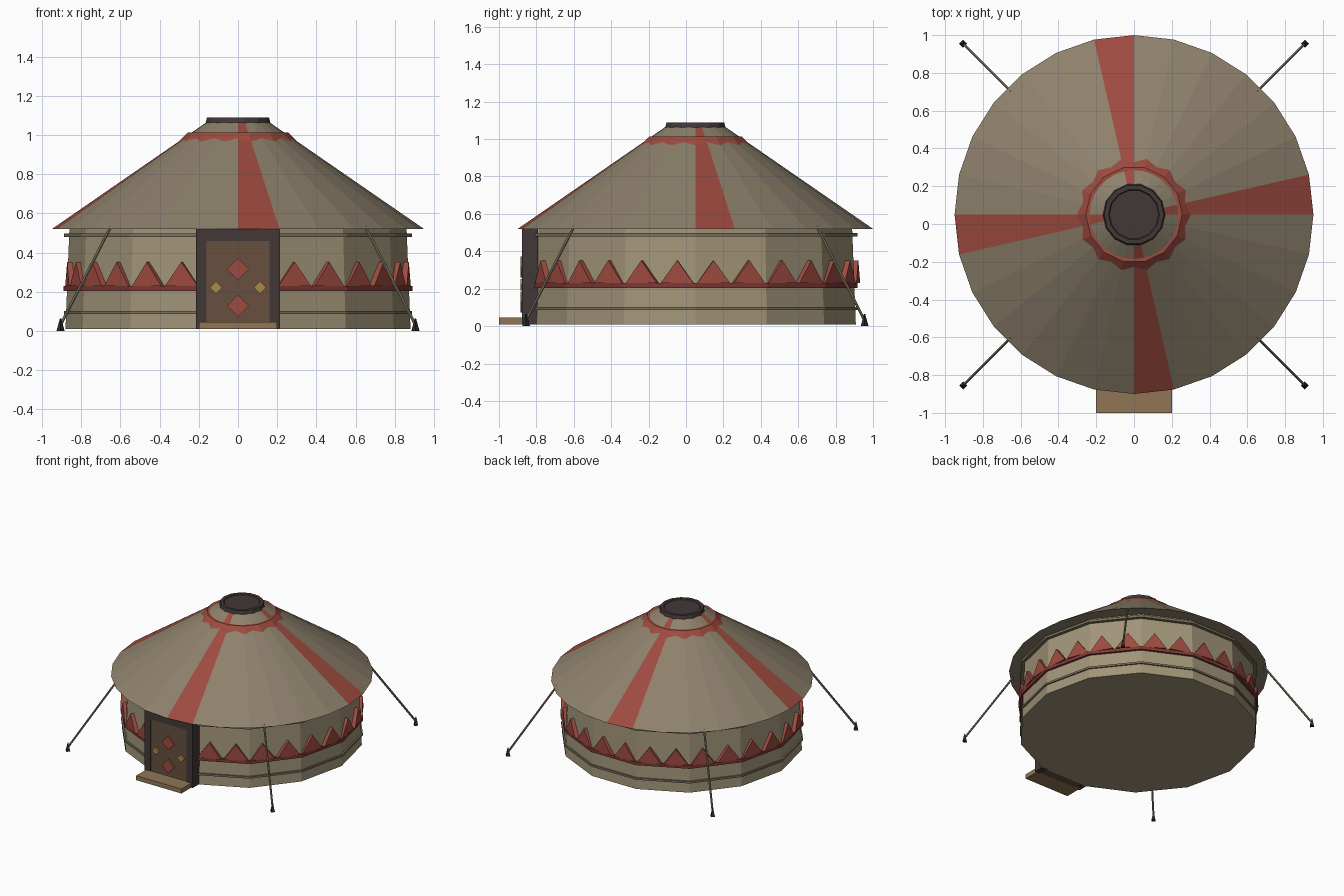
import bpy, bmesh
from math import sin, cos, pi, radians
from mathutils import Vector, Matrix

if "Cube" in bpy.data.objects:
    bpy.data.objects.remove(bpy.data.objects["Cube"])

CY = 0.05  # tent axis sits slightly behind the origin, the step sticks out in front


def material(name, rgb):
    m = bpy.data.materials.new(name)
    m.diffuse_color = (*rgb, 1)
    m.use_nodes = True
    m.node_tree.nodes["Principled BSDF"].inputs["Base Color"].default_value = m.diffuse_color
    return m


CANVAS = material("canvas", (0.36, 0.30, 0.19))
ROOF = material("roof_canvas", (0.27, 0.22, 0.15))
RED = material("red", (0.34, 0.07, 0.05))
DARK_RED = material("dark_red", (0.20, 0.04, 0.035))
DARK = material("dark_wood", (0.055, 0.04, 0.037))
BROWN = material("door_wood", (0.14, 0.08, 0.05))
PLANK = material("plank", (0.28, 0.18, 0.09))
GOLD = material("gold", (0.42, 0.25, 0.07))
ROPE = material("rope", (0.20, 0.17, 0.11))
IRON = material("iron", (0.025, 0.022, 0.022))


def finish(name, bm, *mats):
    bmesh.ops.recalc_face_normals(bm, faces=bm.faces)
    me = bpy.data.meshes.new(name)
    bm.to_mesh(me)
    bm.free()
    for m in mats:
        me.materials.append(m)
    ob = bpy.data.objects.new(name, me)
    bpy.context.collection.objects.link(ob)
    return ob


def lathe(name, profile, sides, *mats, closed=False, stripes=()):
    """Revolve (radius, z) points around the tent axis; closed makes a hoop."""
    bm = bmesh.new()
    rings = [[bm.verts.new((r * cos(2 * pi * i / sides), CY + r * sin(2 * pi * i / sides), z))
              for i in range(sides)] for r, z in profile]
    pairs = list(zip(rings, rings[1:]))
    if closed:
        pairs.append((rings[-1], rings[0]))
    else:
        bm.faces.new(rings[0])
        bm.faces.new(rings[-1])
    for a, b in pairs:
        for i in range(sides):
            j = (i + 1) % sides
            f = bm.faces.new((a[i], a[j], b[j], b[i]))
            f.material_index = int(i in stripes)
    return finish(name, bm, *mats)


def hoop(name, r, z0, z1, mat):
    return lathe(name, [(0.85, z0), (r, z0), (r, z1), (0.85, z1)], 14, mat, closed=True)


def box(name, x0, x1, y0, y1, z0, z1, mat):
    bm = bmesh.new()
    bmesh.ops.create_cube(bm, size=1)
    for v in bm.verts:
        v.co = ((x0 + x1) / 2 + v.co.x * (x1 - x0), (y0 + y1) / 2 + v.co.y * (y1 - y0),
                (z0 + z1) / 2 + v.co.z * (z1 - z0))
    return finish(name, bm, mat)


def prism(bm, points, depth):
    """Extrude a flat outline along depth."""
    f = bm.faces.new([bm.verts.new(p) for p in points])
    ext = bmesh.ops.extrude_face_region(bm, geom=[f], use_keep_orig=True)
    vs = [g for g in ext["geom"] if isinstance(g, bmesh.types.BMVert)]
    bmesh.ops.translate(bm, verts=vs, vec=depth)


# Wall, roof with four red stripes, red collar and smoke-hole crown
lathe("wall", [(0.88, 0.01), (0.86, 0.52)], 14, CANVAS)
lathe("roof", [(0.95, 0.52), (0.16, 1.065)], 28, ROOF, RED, stripes=(0, 7, 14, 21))
lathe("roof_collar", [(0.303, 0.966), (0.255, 1.013)], 14, RED)
lathe("crown", [(0.168, 1.05), (0.158, 1.09), (0.135, 1.09), (0.13, 1.083)], 14, DARK)

# Hoops round the wall
hoop("wall_band", 0.89, 0.205, 0.23, DARK_RED)
hoop("lower_rope", 0.888, 0.087, 0.102, ROPE)
hoop("upper_rope", 0.888, 0.48, 0.498, ROPE)

# Red triangle frieze above the band, left out behind the door
bm = bmesh.new()
for k in range(1, 27):
    a = -pi / 2 + (k + 0.5) * 2 * pi / 28
    out = Vector((cos(a), sin(a), 0))
    side = Vector((-sin(a), cos(a), 0))
    base = Vector((0, CY, 0)) + out * 0.877
    prism(bm, [base + side * s + Vector((0, 0, z))
               for s, z in ((-0.088, 0.23), (0.088, 0.23), (0, 0.352))], out * -0.03)
finish("triangle_frieze", bm, RED)

# Door frame, door and step
for s, label in ((-1, "left"), (1, "right")):
    xs = sorted((s * 0.16, s * 0.213))
    box(label + "_door_jamb", *xs, -0.877, -0.79, 0.01, 0.52, DARK)
box("door_lintel", -0.16, 0.16, -0.877, -0.79, 0.46, 0.52, DARK)
box("door", -0.16, 0.16, -0.872, -0.80, 0.01, 0.46, BROWN)
box("door_step", -0.2, 0.2, -1.0, -0.85, 0.01, 0.046, PLANK)

# Diamond ornaments on the door
for name, x, z, h, mat in (("upper_diamond", 0, 0.315, 0.056, RED),
                           ("lower_diamond", 0, 0.13, 0.056, RED),
                           ("left_diamond", -0.112, 0.222, 0.031, GOLD),
                           ("right_diamond", 0.112, 0.222, 0.031, GOLD)):
    bm = bmesh.new()
    prism(bm, [(x + h * cos(i * pi / 2), -0.885, z + h * sin(i * pi / 2)) for i in range(4)],
          (0, 0.015, 0))
    finish(name, bm, mat)

# Guy ropes and their ground pegs
for sx, lx in ((-1, "left"), (1, "right")):
    for sy, ly in ((-1, "front"), (1, "back")):
        top = Vector((sx * 0.65, CY + sy * 0.65, 0.53))
        foot = Vector((sx * 0.905, CY + sy * 0.905, 0.03))
        d = foot - top
        bm = bmesh.new()
        m = Matrix.Translation((top + foot) / 2) @ d.to_track_quat('Z', 'Y').to_matrix().to_4x4()
        bmesh.ops.create_cone(bm, cap_ends=True, segments=6, radius1=0.008, radius2=0.008,
                              depth=d.length, matrix=m)
        finish(f"{ly}_{lx}_guy_rope", bm, ROPE)
        bm = bmesh.new()
        bmesh.ops.create_cone(bm, cap_ends=True, segments=4, radius1=0.021, radius2=0.003,
                              depth=0.065, matrix=Matrix.Translation((foot.x, foot.y, 0.0325)))
        finish(f"{ly}_{lx}_peg", bm, IRON)
